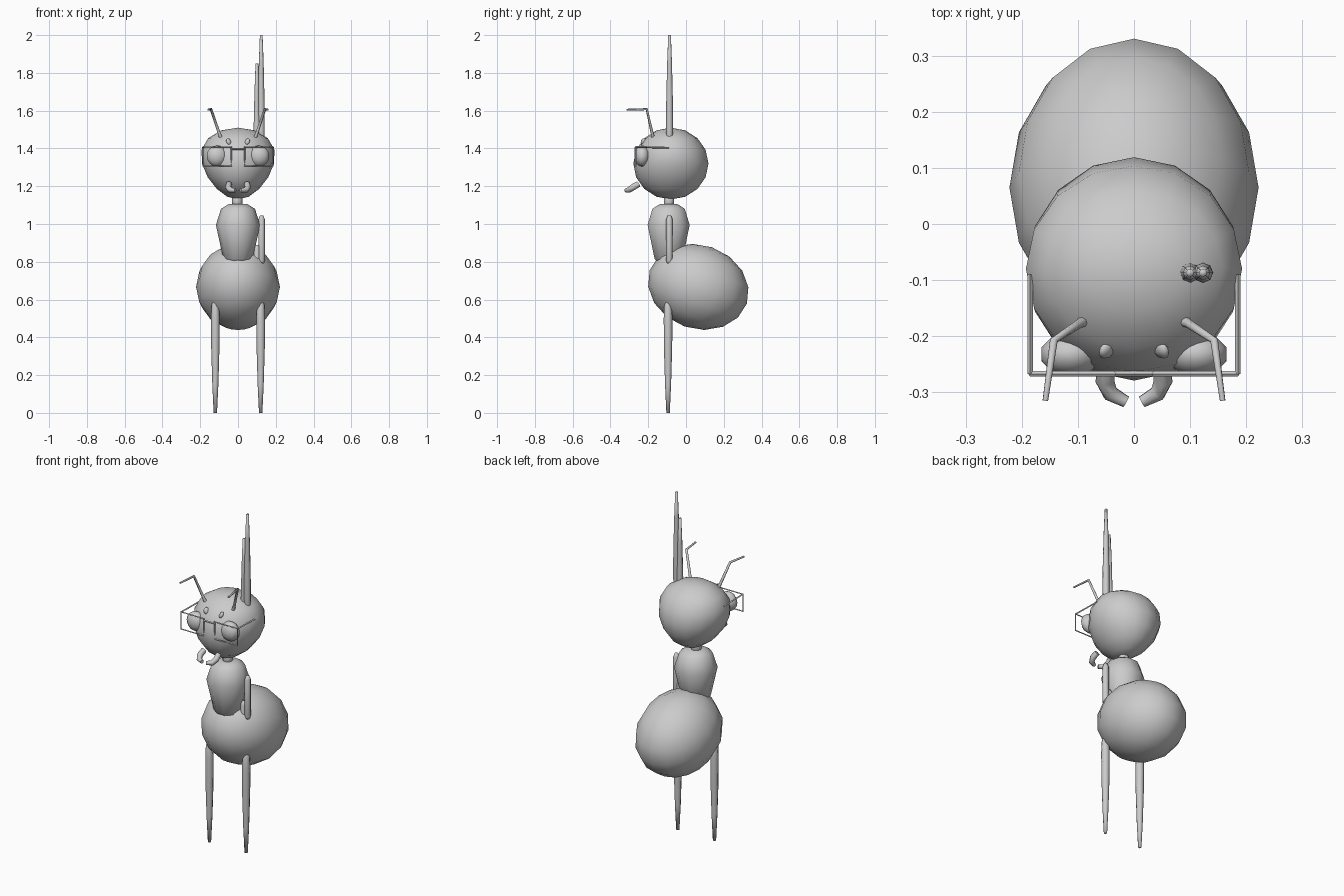
import bpy, bmesh, math
from mathutils import Matrix, Vector

cube = bpy.data.objects.get("Cube")
if cube:
    bpy.data.objects.remove(cube, do_unlink=True)

grey = bpy.data.materials.new("plain grey")
grey.use_nodes = True
grey.diffuse_color = (0.6, 0.6, 0.6, 1)
grey.node_tree.nodes["Principled BSDF"].inputs["Base Color"].default_value = (0.6, 0.6, 0.6, 1)


def finish(name, mesh, smooth=True):
    mesh.materials.clear()
    mesh.materials.append(grey)
    for p in mesh.polygons:
        p.use_smooth = smooth
        p.material_index = 0
    ob = bpy.data.objects.new(name, mesh)
    bpy.context.collection.objects.link(ob)
    return ob


def ellipsoid(name, centre, radii, turn=None, taper=0, segs=16, rings=8):
    """Sphere scaled to radii; taper widens x towards the top."""
    bm = bmesh.new()
    bmesh.ops.create_uvsphere(bm, u_segments=segs, v_segments=rings, radius=1)
    turn = turn or Matrix()
    for v in bm.verts:
        x, y, z = v.co
        p = Vector((x * radii[0] * (1 + taper * z), y * radii[1], z * radii[2]))
        v.co = turn @ p + Vector(centre)
    mesh = bpy.data.meshes.new(name)
    bm.to_mesh(mesh)
    bm.free()
    return finish(name, mesh)


def lathe(name, x, y, profile, sides=8):
    """Closed solid of revolution from (radius, height) pairs, bottom to top."""
    bm = bmesh.new()
    rings = []
    for r, z in profile:
        rings.append([bm.verts.new((x + r * math.cos(math.tau * i / sides),
                                    y + r * math.sin(math.tau * i / sides), z))
                      for i in range(sides)])
    for a, b in zip(rings, rings[1:]):
        for i in range(sides):
            j = (i + 1) % sides
            bm.faces.new((a[i], a[j], b[j], b[i]))
    bm.faces.new(rings[0][::-1])
    bm.faces.new(rings[-1])
    mesh = bpy.data.meshes.new(name)
    bm.to_mesh(mesh)
    bm.free()
    return finish(name, mesh)


def tube(name, points, radii, closed=False, res=2, smooth=True):
    """Round bar along a path, with its own radius at each point."""
    cu = bpy.data.curves.new(name, "CURVE")
    cu.dimensions = "3D"
    cu.bevel_depth = 1
    cu.bevel_resolution = res
    cu.use_fill_caps = True
    sp = cu.splines.new("POLY")
    sp.points.add(len(points) - 1)
    for p, co, r in zip(sp.points, points, radii):
        p.co = (*co, 1)
        p.radius = r
    sp.use_cyclic_u = closed
    tmp = bpy.data.objects.new(name + "_path", cu)
    bpy.context.collection.objects.link(tmp)
    bpy.context.view_layer.update()
    deps = bpy.context.evaluated_depsgraph_get()
    mesh = bpy.data.meshes.new_from_object(tmp.evaluated_get(deps))
    bpy.data.objects.remove(tmp, do_unlink=True)
    return finish(name, mesh, smooth)


# Body
ellipsoid("abdomen", (0, 0.065, 0.667), (0.222, 0.272, 0.222),
          Matrix.Rotation(math.radians(-19), 4, "X"))
lathe("thorax", 0, -0.092, [(0.05, 0.793), (0.078, 0.815), (0.117, 0.995),
                            (0.09, 1.08), (0.05, 1.105)], 10)
lathe("neck", -0.004, -0.09, [(0.027, 1.06), (0.027, 1.18)], 12)
ellipsoid("head", (0, -0.08, 1.32), (0.191, 0.199, 0.19), taper=0.24)

# Limbs: one tapered shape, standing as legs and upturned as spikes
limb = [(0.009, 0), (0.016, 0.15), (0.022, 0.35), (0.023, 0.5),
        (0.02, 0.57), (0.01, 0.6)]


def spike(name, x, top):
    lathe(name, x, -0.087, [(r * 0.8, top - h) for r, h in reversed(limb)])


lathe("left_leg", 0.12, -0.095, limb)
lathe("right_leg", -0.12, -0.095, limb)
spike("tall_spike", 0.123, 2.0)
spike("short_spike", 0.1, 1.85)
arm = [(0.012, -0.255), (0.017, -0.24), (0.017, -0.02), (0.009, 0)]
lathe("outer_arm", 0.125, -0.088, [(r, 1.045 + h) for r, h in arm])
lathe("inner_arm", 0.1, -0.088, [(r, 0.89 + h) for r, h in arm])

# Paired face parts
for side, s in (("left", 1), ("right", -1)):
    ellipsoid(side + "_eye", (s * 0.112, -0.232, 1.36), (0.056, 0.04, 0.056), segs=10, rings=8)
    ellipsoid(side + "_brow", (s * 0.048, -0.224, 1.435), (0.011, 0.018, 0.02),
              Matrix.Rotation(s * 0.5, 4, "Y") @ Matrix.Rotation(s * 0.5, 4, "Z"), segs=8, rings=6)
    tube(side + "_antenna",
         [(s * 0.088, -0.172, 1.452), (s * 0.098, -0.178, 1.475),
          (s * 0.143, -0.208, 1.608), (s * 0.158, -0.315, 1.605)],
         [0.011, 0.008, 0.007, 0.005])
    tube(side + "_mandible",
         [(s * 0.048, -0.25, 1.212), (s * 0.052, -0.28, 1.195),
          (s * 0.042, -0.302, 1.18), (s * 0.014, -0.317, 1.178)],
         [0.016, 0.017, 0.015, 0.011])
    # Spectacles
    x0, x1, z0, z1, y = s * 0.035, s * 0.185, 1.307, 1.408, -0.267
    tube(side + "_lens_frame", [(x0, y, z0), (x1, y, z0), (x1, y, z1), (x0, y, z1)],
         [0.005] * 4, closed=True, res=0, smooth=False)
    tube(side + "_temple", [(x1, y, z1), (x1, -0.09, z1 - 0.004)],
         [0.005] * 2, res=0, smooth=False)
tube("spectacle_bridge", [(-0.035, -0.267, 1.398), (0.035, -0.267, 1.398)],
     [0.005] * 2, res=0, smooth=False)
